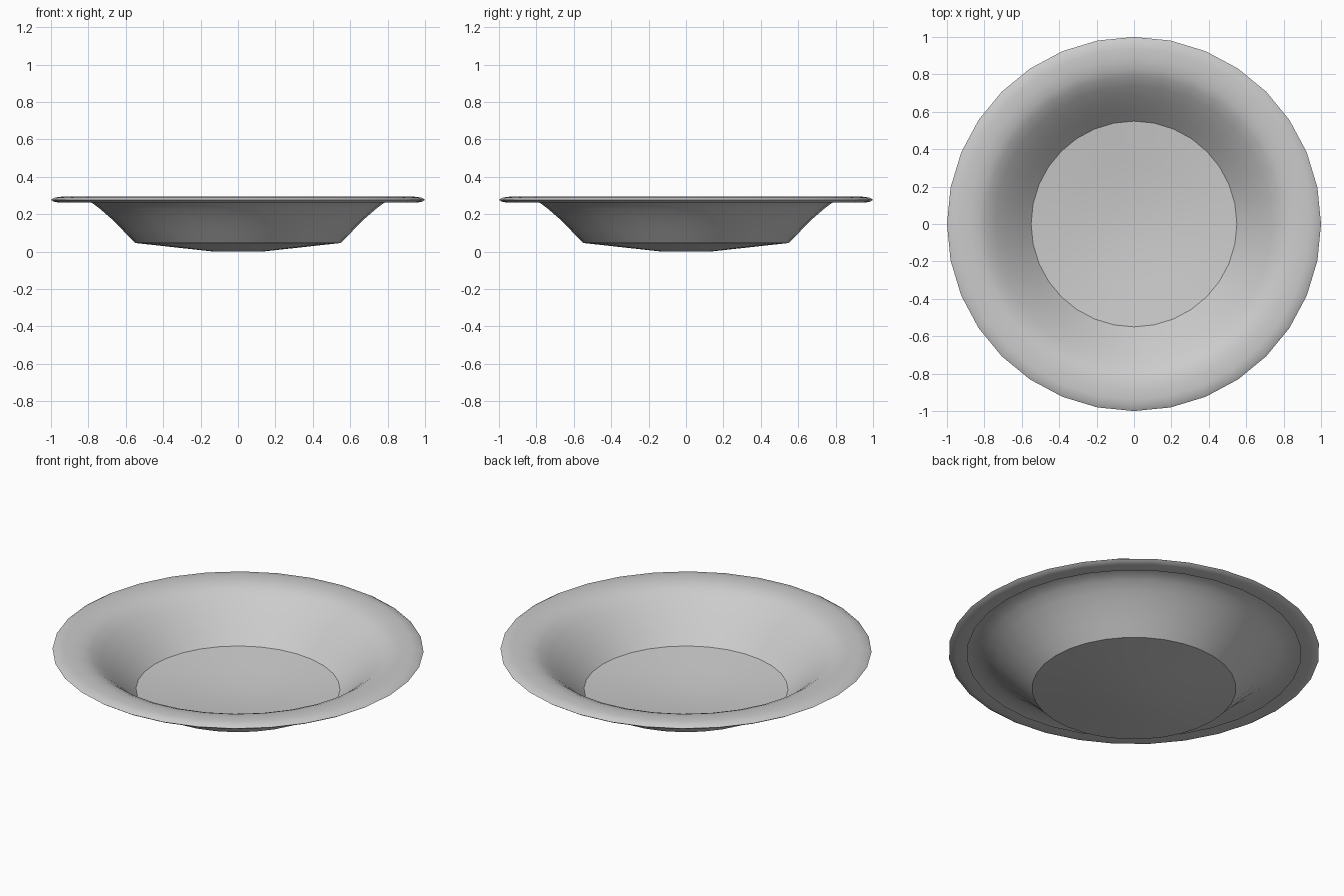
import bpy, bmesh, math

if "Cube" in bpy.data.objects:
    bpy.data.objects.remove(bpy.data.objects["Cube"])

SIDES = 32

# Cross-section (radius, height): floor, wall, broad rim, rolled lip left open below
profile = [(0.13, 0.0), (0.34, 0.023), (0.55, 0.046), (0.615, 0.113),
           (0.68, 0.178), (0.74, 0.23), (0.79, 0.267), (0.83, 0.284),
           (0.88, 0.293), (0.94, 0.294), (0.98, 0.289), (1.0, 0.277),
           (0.985, 0.267), (0.96, 0.262), (0.9, 0.262)]


def lathe(name, points, sides):
    bm = bmesh.new()
    rings = []
    for r, z in points:
        rings.append([bm.verts.new((r * math.cos(2 * math.pi * i / sides),
                                    r * math.sin(2 * math.pi * i / sides), z))
                      for i in range(sides)])
    for a, b in zip(rings, rings[1:]):
        for i in range(sides):
            j = (i + 1) % sides
            bm.faces.new((a[i], a[j], b[j], b[i]))
    bm.faces.new(rings[0])
    # Make the inside of the dish the front face
    bm.normal_update()
    if rings[0][0].link_faces[0].normal.z < 0:
        bmesh.ops.reverse_faces(bm, faces=bm.faces[:])
    # Closed floor and sheet agree on one direction
    bmesh.ops.recalc_face_normals(bm, faces=bm.faces[:])
    bm.normal_update()
    if min(bm.faces, key=lambda f: f.calc_center_median().z).normal.z < 0:
        bmesh.ops.reverse_faces(bm, faces=bm.faces[:])
    mesh = bpy.data.meshes.new(name)
    bm.to_mesh(mesh)
    bm.free()
    obj = bpy.data.objects.new(name, mesh)
    bpy.context.collection.objects.link(obj)
    return obj


# Shallow rimmed dish
plate = lathe("plate", profile, SIDES)
bpy.context.view_layer.objects.active = plate
plate.select_set(True)
bpy.ops.object.shade_smooth_by_angle(angle=math.radians(35))
